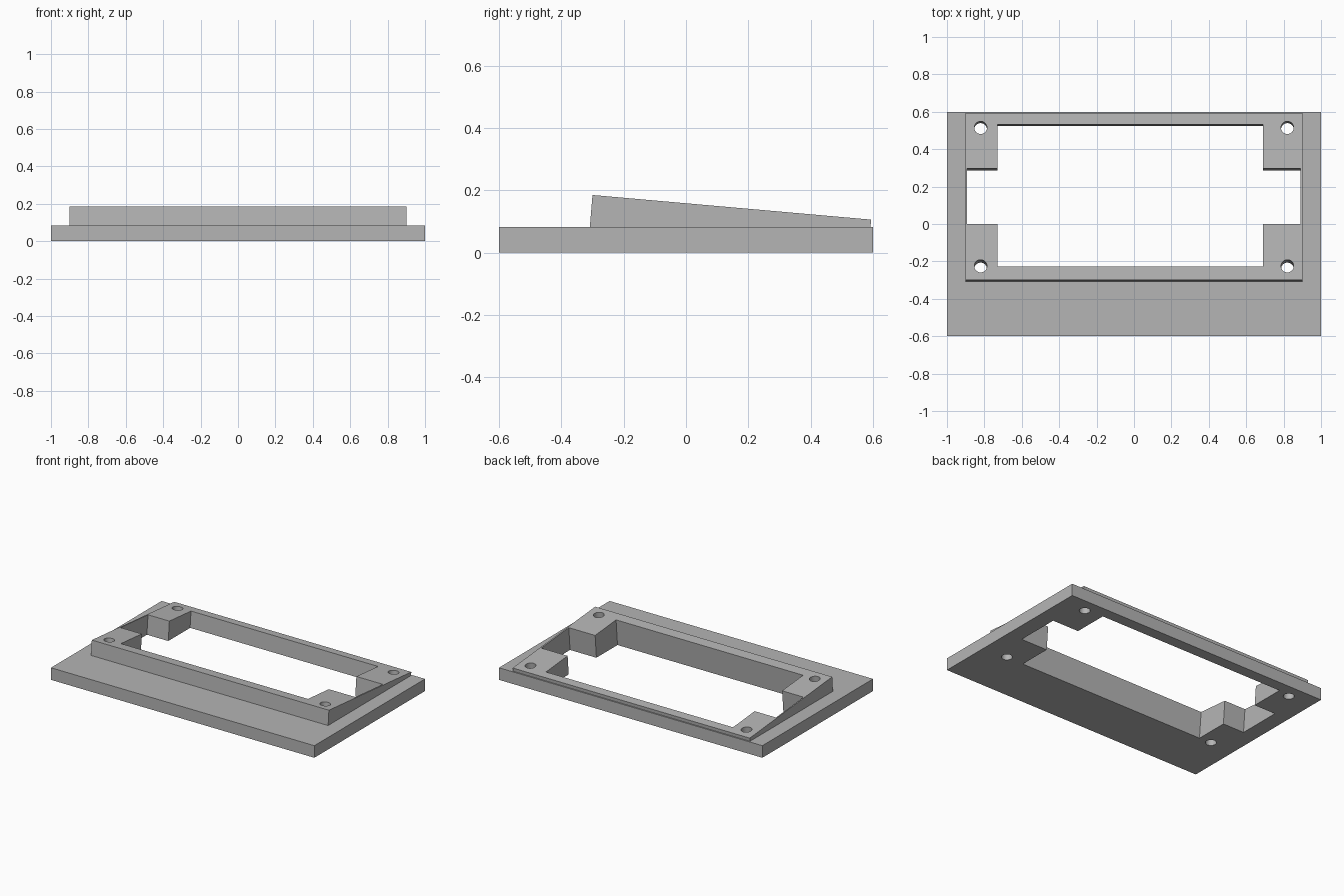
import bpy
import bmesh
from math import radians, cos
from mathutils import Matrix

cube = bpy.data.objects.get("Cube")
if cube:
    bpy.data.objects.remove(cube, do_unlink=True)

TILT = radians(5)
# Frame whose origin is the top front edge of the sloped face
SLOPE = Matrix.Translation((0, -0.30, 0.185)) @ Matrix.Rotation(-TILT, 4, 'X')

grey = bpy.data.materials.new("plain grey")
grey.use_nodes = True
GREY = (0.46, 0.46, 0.46, 1)
grey.diffuse_color = GREY
grey.node_tree.nodes["Principled BSDF"].inputs["Base Color"].default_value = GREY


def make_object(name, bm):
    bmesh.ops.recalc_face_normals(bm, faces=bm.faces)
    mesh = bpy.data.meshes.new(name)
    bm.to_mesh(mesh)
    bm.free()
    mesh.materials.append(grey)
    obj = bpy.data.objects.new(name, mesh)
    bpy.context.collection.objects.link(obj)
    return obj


def along(y):
    """Distance down the slope for a position y seen from above."""
    return (y + 0.30) / cos(TILT)


def box(name, low, high, matrix=Matrix()):
    bm = bmesh.new()
    bmesh.ops.create_cube(bm, size=1)
    for v in bm.verts:
        v.co = [a + (b - a) * (c + 0.5) for a, b, c in zip(low, high, v.co)]
    bm.transform(matrix)
    return make_object(name, bm)


def combine(target, tool, operation):
    mod = target.modifiers.new(operation.lower(), 'BOOLEAN')
    mod.object = tool
    mod.operation = operation
    mod.solver = 'EXACT'
    bpy.context.view_layer.objects.active = target
    bpy.ops.object.modifier_apply(modifier=mod.name)
    bpy.data.objects.remove(tool, do_unlink=True)


# Base plate
frame = box("bezel_frame", (-1, -0.6, 0), (1, 0.6, 0.083))

# Raised sloping surround, extruded from its side profile
bm = bmesh.new()
profile = [(-0.312, 0.04), (-0.30, 0.185), (0.594, 0.106), (0.588, 0.04)]
side = bm.faces.new([bm.verts.new((-0.9, y, z)) for y, z in profile])
grown = bmesh.ops.extrude_face_region(bm, geom=[side])
bmesh.ops.translate(bm, vec=(1.8, 0, 0),
                    verts=[g for g in grown["geom"] if isinstance(g, bmesh.types.BMVert)])
combine(frame, make_object("raised_surround", bm), 'UNION')

# Window opening: main rectangle and the two side notches, square to the slope
for x0, x1, y0, y1 in [(-0.73, 0.69, -0.227, 0.533), (-0.892, 0.89, 0.0, 0.298)]:
    cutter = box("opening_cutter", (x0, along(y0), -0.4), (x1, along(y1), 0.1), SLOPE)
    combine(frame, cutter, 'DIFFERENCE')

# Screw holes in the four corners
for x in (-0.82, 0.82):
    for y in (-0.225, 0.515):
        bm = bmesh.new()
        bmesh.ops.create_cone(bm, cap_ends=True, segments=32, radius1=0.034,
                              radius2=0.034, depth=0.6)
        bm.transform(SLOPE @ Matrix.Translation((x, along(y), 0)))
        combine(frame, make_object("screw_hole_cutter", bm), 'DIFFERENCE')

# Flat faces with smooth hole walls
bpy.ops.object.select_all(action='DESELECT')
frame.select_set(True)
bpy.context.view_layer.objects.active = frame
bpy.ops.object.shade_smooth_by_angle(angle=radians(30))
